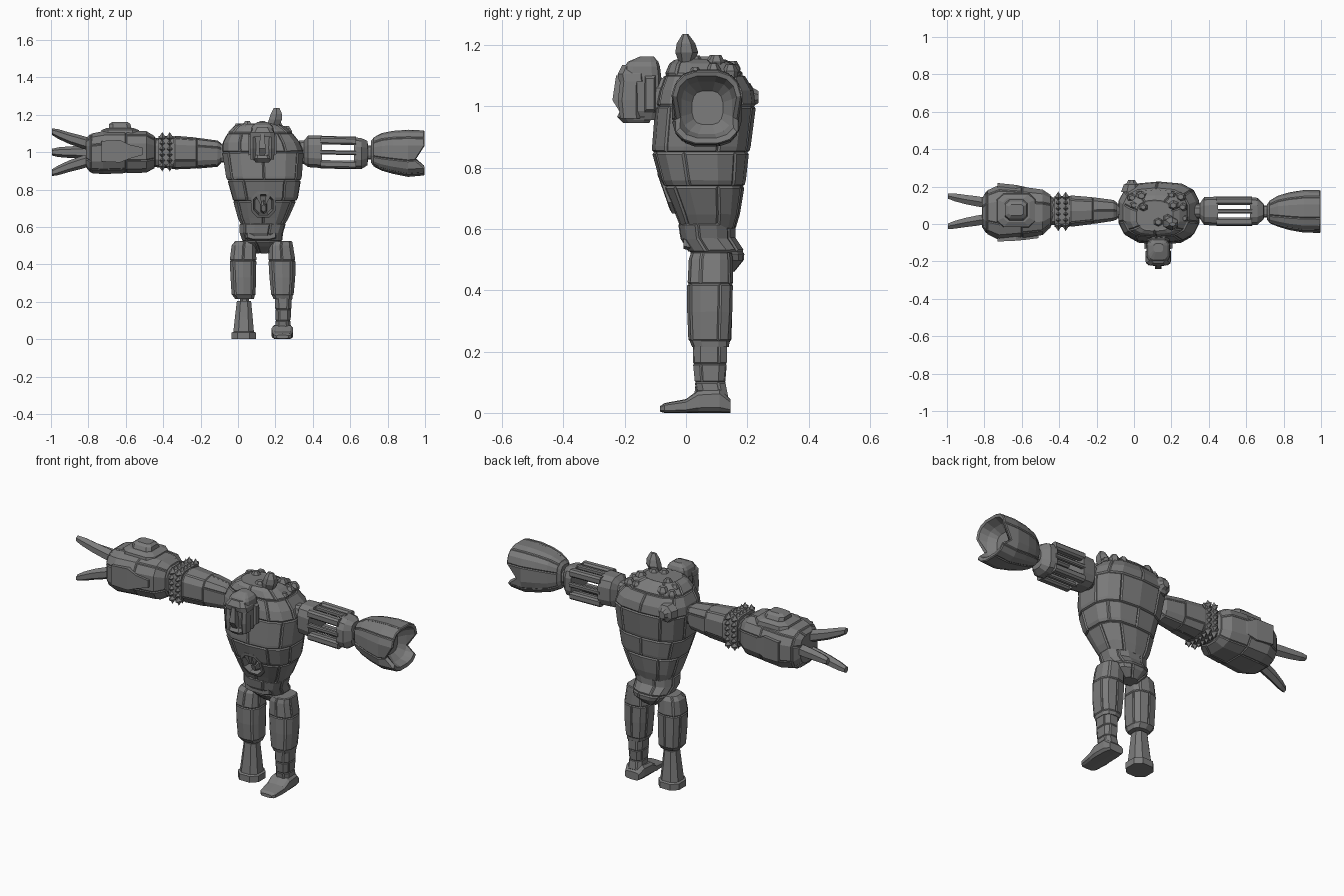
import bpy, bmesh, math
from mathutils import Vector

metal = bpy.data.materials.new('dark_grey')
metal.diffuse_color = (.2, .2, .2, 1)


def place(axis, t, a, b):
    return {'x': (t, a, b), 'y': (a, t, b), 'z': (a, b, t)}[axis]


def ring(n, p):
    """Unit super-ellipse outline, normalised to fill -1..1."""
    pts = []
    for i in range(n):
        ang = 2 * math.pi * (i + .5) / n
        c, s = math.cos(ang), math.sin(ang)
        pts.append((math.copysign(abs(c) ** (2 / p), c), math.copysign(abs(s) ** (2 / p), s)))
    mu, mv = max(q[0] for q in pts), max(q[1] for q in pts)
    return [(u / mu, v / mv) for u, v in pts]


def loft(name, axis, secs, n=12, p=2.5, panels=None, warp=None, gap=.006, lift=.006):
    """Skin sections (t, a0, a1, b0, b1); panels=(rows, cols, first_row, last_row) raises plates."""
    bm = bmesh.new()
    rings = []
    for t, a0, a1, b0, b1 in secs:
        rings.append([bm.verts.new(place(axis, t, (a0 + a1) / 2 + u * (a1 - a0) / 2,
                                         (b0 + b1) / 2 + v * (b1 - b0) / 2)) for u, v in ring(n, p)])
    grid = []
    for r0, r1 in zip(rings, rings[1:]):
        grid.append([bm.faces.new((r0[i], r0[(i + 1) % n], r1[(i + 1) % n], r1[i])) for i in range(n)])
    bm.faces.new(rings[0])
    bm.faces.new(rings[-1])
    if warp:
        for v in bm.verts:
            v.co = warp(v.co.copy())
    bmesh.ops.recalc_face_normals(bm, faces=bm.faces[:])
    if panels:
        pr, pc, first, last = panels
        for r in range(first, last, pr):
            off = (r // pr) % 2
            for c in range(0, n, pc):
                fs = [grid[i][(c + j + off) % n] for i in range(r, min(r + pr, last)) for j in range(pc)]
                bmesh.ops.inset_region(bm, faces=fs, thickness=gap, depth=lift, use_even_offset=True)
    me = bpy.data.meshes.new(name)
    bm.to_mesh(me)
    bm.free()
    me.materials.append(metal)
    ob = bpy.data.objects.new(name, me)
    bpy.context.collection.objects.link(ob)
    return ob


def bump(name, x, y, z, r):
    loft(name, 'z', [(z - r * 1.3, x - r * .8, x + r * .8, y - r * .8, y + r * .8), (z, x - r, x + r, y - r, y + r),
                     (z + r * .8, x - r * .55, x + r * .55, y - r * .55, y + r * .55)], 6, 2)


# Torso shell with raised armour plates
torso = loft('torso', 'z', [
    (.60, .03, .235, -.01, .155), (.65, .005, .265, -.03, .17), (.74, -.02, .305, -.07, .185),
    (.76, -.025, .315, -.08, .19), (.85, -.05, .33, -.105, .20), (.87, -.058, .335, -.105, .205),
    (1.0, -.078, .345, -.095, .222), (1.05, -.075, .325, -.085, .215), (1.10, -.05, .285, -.065, .185),
    (1.135, -.015, .24, -.05, .15), (1.15, .02, .20, -.03, .12)], 14, 2.9, (2, 2, 0, 10))

# Belly mouth: cut recess, rim and tongue
tilt = lambda v: Vector((v.x, v.y + (.72 - v.z) * .35, v.z))
cutter = loft('belly_cutter', 'y', [(-.2, .075, .195, .655, .785), (0, .075, .195, .655, .785)], 8, 2.5, warp=tilt)
cutter.hide_render = True
mod = torso.modifiers.new('recess', 'BOOLEAN')
mod.operation, mod.object, mod.solver = 'DIFFERENCE', cutter, 'EXACT'
bpy.context.view_layer.objects.active = torso
bpy.ops.object.modifier_apply(modifier='recess')
bpy.data.objects.remove(cutter)
loft('belly_mouth', 'y', [(-.005, .07, .2, .65, .79), (-.07, .07, .2, .65, .79), (-.073, .082, .188, .665, .775),
                          (-.02, .09, .18, .675, .765)], 8, 2.5, warp=tilt)
loft('belly_tongue', 'y', [(-.01, .12, .155, .66, .75), (-.065, .125, .15, .68, .72)], 6, 2, warp=tilt)
for sx in (-1, 1):
    loft('belly_fang', 'z', [(.775, .135 + sx * .03 - .015, .135 + sx * .03 + .015, -.085, -.05),
                             (.72, .135 + sx * .012 - .004, .135 + sx * .012 + .004, -.07, -.06)], 4, 2)

# Pelvis with a belt buckle
loft('pelvis', 'z', [(.46, .095, .165, .09, .15), (.50, .05, .22, .04, .182), (.525, .03, .23, .015, .185),
                     (.57, .015, .235, -.012, .155), (.62, .015, .25, -.02, .155)], 12, 2.5, (2, 2, 0, 4))
loft('buckle', 'y', [(.05, .03, .21, .52, .58), (-.008, .05, .2, .535, .575)], 8, 3)

# Head hung on the chest
loft('head', 'z', [(.955, .085, .175, -.19, -.09), (.985, .072, .188, -.2, -.08), (1.09, .066, .193, -.208, -.08),
                   (1.13, .07, .19, -.20, -.085), (1.145, .08, .18, -.19, -.09), (1.162, .105, .155, -.15, -.105)], 12, 4)
loft('neck', 'y', [(-.12, .08, .18, .97, 1.08), (-.05, .06, .2, .94, 1.10)], 8, 3)
loft('brow', 'z', [(1.08, .062, .198, -.218, -.13), (1.105, .066, .194, -.223, -.13), (1.135, .09, .17, -.208, -.12)], 8, 4)
loft('nose', 'z', [(.98, .115, .145, -.215, -.17), (1.02, .112, .148, -.24, -.17), (1.10, .12, .14, -.228, -.17)], 4, 2)
loft('jaw', 'z', [(.945, .095, .165, -.205, -.12), (.965, .08, .18, -.225, -.11), (.985, .085, .175, -.215, -.11)], 8, 3)
for sx in (-1, 1):
    cx = .13 + sx * .05
    loft('cheek_plate', 'z', [(.96, cx - .012, cx + .012, -.215, -.15), (1.02, cx - .016, cx + .016, -.222, -.15),
                              (1.08, cx - .014, cx + .014, -.215, -.15)], 6, 3)
    cx = .13 + sx * .068
    loft('ear', 'x', [(cx - .007, -.135, -.1, .98, 1.1), (cx + .007, -.13, -.105, .99, 1.09)], 4, 2)

# Horn and warty growths on the shoulders
loft('horn', 'z', [(1.09, .15, .205, -.025, .03), (1.14, .155, .22, -.022, .022), (1.175, .165, .235, -.035, .04),
                   (1.205, .175, .235, -.03, .03), (1.235, .19, .222, -.012, .008)], 6, 2)
for x, y, z, r in ((0, .10, 1.135, .022), (.04, .15, 1.125, .028), (.05, .09, 1.15, .022), (-.01, .14, 1.115, .024),
                   (.13, .01, 1.145, .026), (.18, .03, 1.145, .026), (.21, .10, 1.145, .027), (.26, .09, 1.12, .024),
                   (.25, .145, 1.115, .026), (.2, .155, 1.12, .022), (.27, .03, 1.11, .02)):
    bump('growth', x, y, z, r)
loft('back_boil', 'y', [(.17, -.07, .04, .98, 1.08), (.21, -.055, .03, .985, 1.075), (.218, -.04, .015, 1.0, 1.06),
                        (.236, -.03, .005, 1.01, 1.05)], 8, 2)

# Clawed arm: upper arm, spiked band, heavy forearm
loft('claw_upper_arm', 'x', [(-.04, .03, .11, .94, 1.05), (-.09, .03, .11, .945, 1.045), (-.11, .02, .125, .925, 1.06),
                             (-.22, .003, .14, .915, 1.075), (-.34, -.012, .15, .91, 1.085),
                             (-.44, -.005, .14, .92, 1.075)], 10, 3.2, (2, 2, 1, 4), gap=.004, lift=.003)
loft('spike_band', 'x', [(-.345, -.015, .15, .917, 1.087), (-.425, -.015, .15, .917, 1.087)], 16, 5)
for bx in (-.365, -.405):
    for k in range(24):
        side, s = divmod(k, 6)
        e = (s - 2.5) * .03
        d = Vector(((0, 0, 1), (0, 1, 0), (0, 0, -1), (0, -1, 0))[side])
        c = Vector((bx, .0675, 1.002)) + d * .09 + Vector((0, abs(d.z) * e, abs(d.y) * e))
        bpy.ops.mesh.primitive_cone_add(vertices=4, radius1=.02, depth=.03, location=c,
                                        rotation=d.to_track_quat('Z', 'X').to_euler())
        bpy.context.object.name = 'spike'
        bpy.context.object.data.materials.append(metal)
loft('claw_forearm', 'x', [(-.43, .01, .14, .93, 1.07), (-.445, -.012, .15, .92, 1.08), (-.49, -.055, .18, .895, 1.108),
                           (-.60, -.07, .195, .892, 1.11), (-.72, -.082, .205, .887, 1.108),
                           (-.785, -.05, .175, .892, 1.095), (-.812, -.01, .13, .925, 1.07)],
     12, 3, (2, 2, 1, 6), gap=.005, lift=.004)
for side, ya, yb in (('front', -.06, -.092), ('back', .17, .215)):
    loft(side + '_forearm_plate', 'x', [(-.51, *sorted((ya, yb * .82)), .985, 1.025),
         (-.58, *sorted((ya, yb * .92)), .965, 1.04), (-.63, *sorted((ya, yb * .97)), .945, 1.065),
         (-.73, *sorted((ya, yb * 1.02)), .95, 1.06)], 4, 2)
loft('forearm_hatch', 'z', [(1.09, -.74, -.52, -.02, .165), (1.118, -.73, -.53, -.015, .16), (1.13, -.7, -.56, .01, .14),
                            (1.13, -.69, -.57, .02, .13), (1.15, -.69, -.575, .03, .12), (1.162, -.67, -.59, .045, .105)], 8, 4)
for by, bz, ty, tz in ((.03, 1.035, -.012, 1.11), (.03, .965, -.012, .89), (.11, 1.0, .15, 1.0)):
    secs = []
    for t, k, w in ((-.77, 0, .034), (-.84, .28, .034), (-.9, .52, .031), (-.96, .82, .026), (-.995, 1, .018)):
        y, z = by + (ty - by) * k, bz + (tz - bz) * k
        secs.append((t, y - w * .8, y + w * .8, z - w, z + w))
    loft('claw', 'x', secs, 6, 2)

# Caged arm: end collars, bars, wrist
loft('cage_shoulder', 'x', [(.31, .03, .11, .94, 1.06), (.352, .03, .11, .937, 1.063), (.375, -.005, .143, .92, 1.088),
                            (.45, -.01, .147, .915, 1.088)], 12, 3)
loft('cage_elbow', 'x', [(.62, -.008, .143, .912, 1.08), (.66, -.004, .14, .91, 1.075), (.692, .025, .108, .93, 1.06),
                         (.695, .035, .1, .96, 1.035), (.73, .035, .1, .96, 1.035)], 12, 3)
for k in range(8):
    du, dv = round(math.cos(k * math.pi / 4)), round(math.sin(k * math.pi / 4))
    diag = bool(du and dv)
    y, z, w = .068 + du * (.055 if diag else .068), 1.0 + dv * (.063 if diag else .075), .021 if diag else .012
    loft('cage_bar', 'x', [(.44, y - w, y + w, z - w, z + w), (.63, y - w, y + w, z - w - .004, z + w - .004)], 8, 3)


# Hollow flared hand with a notch on each side of the rim
def notch(v):
    if v.x > .95 and abs(v.z - .99) < .035:
        v.x -= .05
        v.y += .012 if v.y < .07 else -.012
    return v


loft('flared_hand', 'x', [(.71, .025, .105, .945, 1.06), (.722, .01, .118, .93, 1.073), (.77, -.01, .147, .905, 1.098),
                          (.83, -.028, .165, .888, 1.11), (.91, -.042, .178, .872, 1.116), (.998, -.043, .178, .88, 1.112),
                          (.994, -.03, .165, .897, 1.098), (.95, -.015, .15, .91, 1.08), (.915, .02, .12, .94, 1.05)],
     16, 2.9, (4, 2, 1, 5), warp=notch, gap=.005, lift=.004)

# Peg leg
loft('peg_thigh', 'z', [(.215, -.015, .085, .03, .13), (.235, -.03, .09, .015, .145), (.33, -.036, .092, .008, .148),
                        (.42, -.04, .094, .008, .15), (.50, -.03, .092, .02, .145), (.525, -.01, .085, .04, .13)],
     10, 2.8, (2, 2, 1, 5), gap=.005, lift=.004)
loft('peg_knee', 'z', [(.19, .01, .06, .055, .105), (.23, .01, .06, .055, .105)], 8, 2)
loft('peg_shin', 'z', [(0, -.035, .095, .015, .145), (.035, -.035, .095, .015, .145), (.04, -.025, .085, .025, .135),
                       (.12, -.016, .078, .034, .126), (.205, -.006, .07, .042, .118)], 8, 2.5)

# Footed leg
loft('foot_thigh', 'z', [(.215, .19, .29, .02, .14), (.235, .182, .293, .012, .142), (.33, .172, .302, .008, .148),
                         (.42, .167, .303, .008, .15), (.50, .17, .29, .012, .148), (.525, .185, .285, .02, .145)],
     10, 2.8, (2, 2, 1, 5), gap=.005, lift=.004)
loft('foot_shin', 'z', [(.05, .2, .28, .04, .135), (.10, .205, .278, .032, .125), (.16, .202, .282, .026, .13),
                        (.225, .2, .285, .025, .13)], 8, 3, (1, 2, 0, 3), gap=.004, lift=.003)
loft('foot', 'y', [(.145, .195, .28, 0, .045), (.11, .182, .292, 0, .08), (.04, .18, .295, 0, .075),
                   (0, .182, .293, 0, .045), (-.07, .19, .285, 0, .032), (-.085, .205, .27, .004, .022)], 10, 4)
